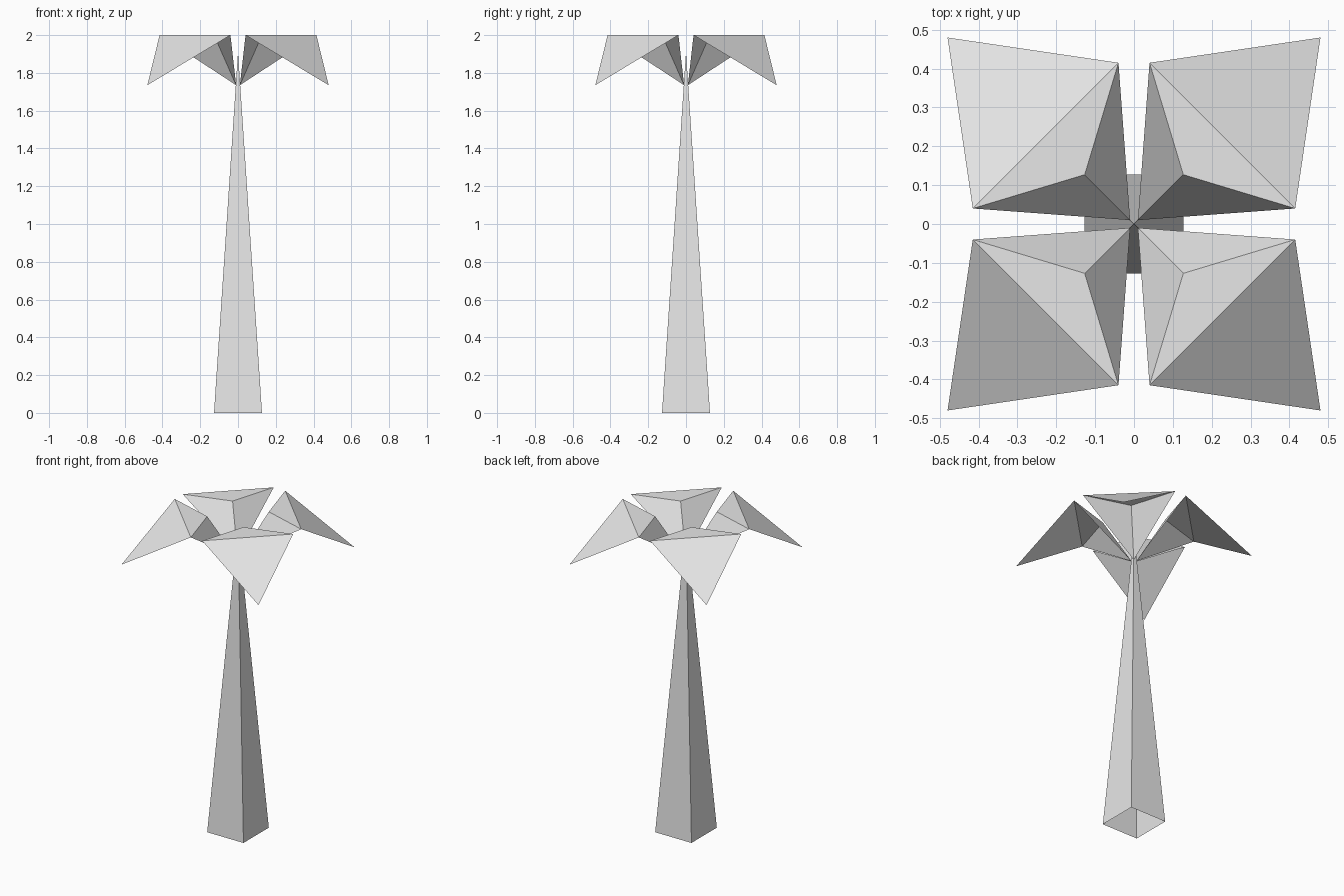
import bpy
import bmesh
from mathutils import Matrix, Vector
from math import pi

default = bpy.data.objects.get("Cube")
if default:
    bpy.data.objects.remove(default, do_unlink=True)

grey = bpy.data.materials.new("light_grey")
grey.use_nodes = True
colour = (0.8, 0.8, 0.8, 1)
grey.diffuse_color = colour
grey.node_tree.nodes["Principled BSDF"].inputs["Base Color"].default_value = colour


def add_part(name, points, faces, turn=0):
    """Make a flat-shaded part, turned about the z axis."""
    spin = Matrix.Rotation(turn, 3, "Z")
    bm = bmesh.new()
    corners = [bm.verts.new(spin @ Vector(p)) for p in points]
    for face in faces:
        bm.faces.new([corners[i] for i in face])
    mesh = bpy.data.meshes.new(name)
    bm.to_mesh(mesh)
    bm.free()
    mesh.materials.append(grey)
    part = bpy.data.objects.new(name, mesh)
    bpy.context.collection.objects.link(part)
    return part


# Trunk: tall four-sided spike, open underneath
base, apex = 0.127, 1.91
add_part("trunk",
         [(-base, -base, 0), (base, -base, 0), (base, base, 0), (-base, base, 0), (0, 0, apex)],
         [(i, (i + 1) % 4, 4) for i in range(4)])

# Leaves: folded open sheets, one per quadrant
low, high = 1.735, 2.0
root = (0.01, 0.01, low)
side_a = (0.415, 0.04, high)
side_b = (0.04, 0.415, high)
tip = (0.48, 0.48, low)
notch = (0.127, 0.127, high)
leaf_points = [root, side_a, side_b, tip, notch]
leaf_faces = [(1, 3, 2), (1, 2, 4), (0, 1, 4), (0, 4, 2)]

for i, place in enumerate(("back_left", "back_right", "front_right", "front_left")):
    add_part("leaf_" + place, leaf_points, leaf_faces, i * pi / 2)
